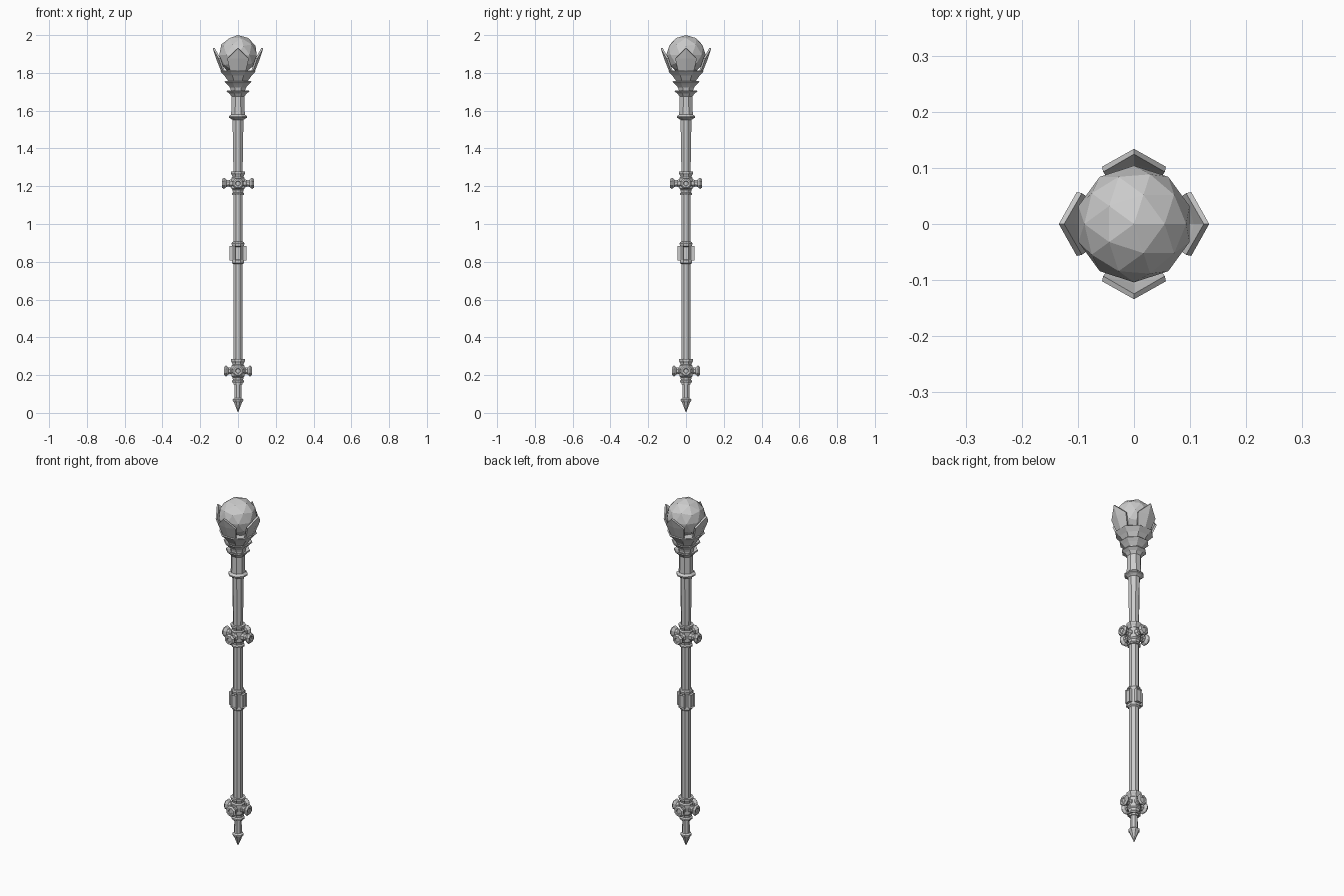
import bpy, bmesh, math
from mathutils import Matrix, Vector

if "Cube" in bpy.data.objects:
    bpy.data.objects.remove(bpy.data.objects["Cube"])

def finish(name, bm):
    bmesh.ops.recalc_face_normals(bm, faces=bm.faces)
    me = bpy.data.meshes.new(name)
    bm.to_mesh(me)
    bm.free()
    ob = bpy.data.objects.new(name, me)
    bpy.context.collection.objects.link(ob)
    return ob

def lathe(name, profile, sides=8, matrix=Matrix()):
    """Closed turned form; radii are measured to the flat sides."""
    bm = bmesh.new()
    k = 1 / math.cos(math.pi / sides)
    rings = []
    for r, z in profile:
        rings.append([bm.verts.new(matrix @ Vector((
            r * k * math.cos((i + .5) * math.tau / sides),
            r * k * math.sin((i + .5) * math.tau / sides), z))) for i in range(sides)])
    for a, b in zip(rings, rings[1:]):
        for i in range(sides):
            j = (i + 1) % sides
            bm.faces.new((a[i], a[j], b[j], b[i]))
    bm.faces.new(rings[0])
    bm.faces.new(rings[-1])
    bmesh.ops.remove_doubles(bm, verts=bm.verts, dist=1e-5)
    return finish(name, bm)

def turn(i):
    return Matrix.Rotation(i * math.pi / 2, 4, 'Z')

# Shaft, slightly wider towards the top
lathe("shaft", [(.024, .15), (.024, 1.15), (.023, 1.2), (.028, 1.5), (.029, 1.6)])

# Pointed foot
lathe("foot_spike", [(0, 0), (.021, .055), (.028, .066), (.028, .072), (.019, .078), (.018, .17)])

# Neck with its lower ring, and flared cups under the orb
lathe("neck", [(.028, 1.55), (.038, 1.558), (.048, 1.563), (.048, 1.570), (.036, 1.58),
               (.034, 1.675), (.045, 1.69), (.060, 1.702), (.058, 1.708), (.038, 1.70), (.038, 1.72)])
lathe("lower_cup", [(.036, 1.70), (.042, 1.722), (.056, 1.738), (.071, 1.753), (.067, 1.757),
                    (.045, 1.745), (.045, 1.76)])
lathe("upper_cup", [(.043, 1.735), (.054, 1.76), (.072, 1.785), (.093, 1.808), (.088, 1.812),
                    (.062, 1.795), (.05, 1.82)])

# Two hubs, each with four spool-shaped studs
for name, z, s in (("upper_hub", 1.215, 1.0), ("lower_hub", .222, .86)):
    h = .062
    lathe(name, [(.024, z - h), (.033, z - h), (.033, z - h + .008), (.027, z - h + .014),
                 (.029, z - .034), (.035, z - .028), (.035, z + .028), (.029, z + .034),
                 (.031, z + .042), (.038, z + h - .008), (.038, z + h), (.024, z + h)])
    for i in range(4):
        m = turn(i) @ Matrix.Translation((0, 0, z)) @ Matrix.Rotation(math.pi / 2, 4, 'Y')
        prof = [(.021, .025), (.021, .040), (.017, .046), (.018, .060), (.027, .069),
                (.029, .075), (.022, .085), (.013, .085), (.010, .080), (0, .080)]
        lathe(f"{name}_stud_{i}", [(r, d * s) for r, d in prof], 8, m)

# Grip band with framed plates on four sides
lathe("grip_band", [(.024, .787), (.032, .793), (.032, .805), (.029, .81), (.029, .88),
                    (.032, .885), (.034, .897), (.030, .905), (.024, .907)])
for i in range(4):
    bm = bmesh.new()
    bmesh.ops.create_cube(bm, size=1, matrix=turn(i) @ Matrix.Translation((.035, 0, .845))
                          @ Matrix.Diagonal((.018, .034, .076, 1)))
    out = turn(i) @ Vector((1, 0, 0))
    bm.normal_update()
    face = max(bm.faces, key=lambda f: f.normal.dot(out))
    bmesh.ops.inset_region(bm, faces=[face], thickness=.006)
    bmesh.ops.translate(bm, verts=face.verts, vec=out * -.006)
    finish(f"grip_plate_{i}", bm)

# Four creased petals: rows of (centre radius, edge radius, half width, height)
rows = [(.055, .050, .028, 1.765), (.090, .080, .042, 1.81), (.116, .102, .057, 1.875)]
for i in range(4):
    bm = bmesh.new()
    grid = [[bm.verts.new(turn(i) @ Vector(p)) for p in
             ((e, -w, z), (c, 0, z), (e, w, z))] for c, e, w, z in rows]
    for a, b in zip(grid, grid[1:]):
        for k in range(2):
            bm.faces.new((a[k], a[k + 1], b[k + 1], b[k]))
    tip = bm.verts.new(turn(i) @ Vector((.134, 0, 1.93)))
    for k in range(2):
        bm.faces.new((grid[-1][k], grid[-1][k + 1], tip))
    petal = finish(f"petal_{i}", bm)
    mod = petal.modifiers.new("thickness", 'SOLIDIFY')
    mod.thickness = .010
    # keep the outer skin in place and thicken towards the orb
    out = turn(i) @ Vector((1, 0, 0))
    mod.offset = -1 if petal.data.polygons[0].normal.dot(out) > 0 else 1

# Faceted orb
bm = bmesh.new()
bmesh.ops.create_icosphere(bm, subdivisions=2, radius=.104, matrix=Matrix.Translation((0, 0, 1.896)))
finish("orb", bm)
